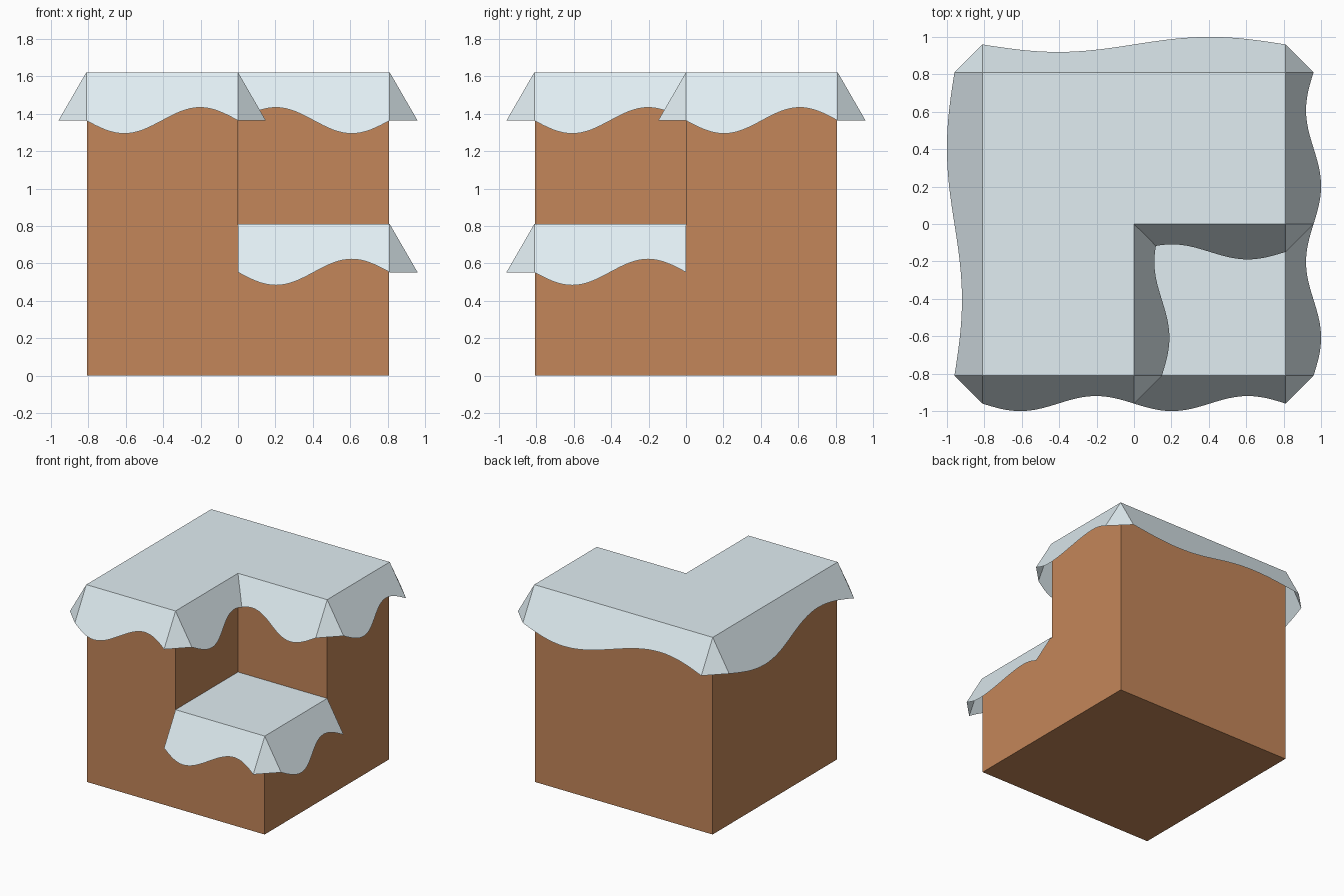
import bpy, bmesh, math
from mathutils import Vector

if "Cube" in bpy.data.objects:
    bpy.data.objects.remove(bpy.data.objects["Cube"])

B, S = 0.807, 0.811               # half sizes of block and snow coat
OUT, DROP = 0.149, 0.258          # how far the skirts flare and hang
WAVE = 0.27                       # relative ripple of the hem


def material(name, col):
    m = bpy.data.materials.new(name)
    m.diffuse_color = (*col, 1)
    m.use_nodes = True
    m.node_tree.nodes["Principled BSDF"].inputs["Base Color"].default_value = m.diffuse_color
    return m


def finish(bm, name, mat, recalc=False):
    bmesh.ops.remove_doubles(bm, verts=bm.verts[:], dist=1e-5)
    if recalc:
        bmesh.ops.recalc_face_normals(bm, faces=bm.faces[:])
    me = bpy.data.meshes.new(name)
    bm.to_mesh(me)
    bm.free()
    me.materials.append(mat)
    ob = bpy.data.objects.new(name, me)
    bpy.context.collection.objects.link(ob)


def face(bm, pts):
    return bm.faces.new([bm.verts.new(p) for p in pts])


def cap(bm, outline, z):
    return face(bm, [(x, y, z) for x, y in outline])


def walls(bm, outline, z0, z1):
    for (ax, ay), (bx, by) in zip(outline, outline[1:] + outline[:1]):
        face(bm, [(ax, ay, z0), (bx, by, z0), (bx, by, z1), (ax, ay, z1)])


def l_outline(h, n):
    return [(-h, -h), (-n, -h), (-n, n), (h, n), (h, h), (-h, h)]


def step_outline(h, n):
    return [(-n, -h), (h, -h), (h, n), (-n, n)]


def skirt(bm, a, b, z, sign=1, keep=0, n=32):
    """Flared panel with a one-period wavy hem; keep clips it on the inner mitre."""
    a, b = Vector((*a, z)), Vector((*b, z))
    d = (b - a).normalized()
    fall = Vector((d.y, -d.x, 0)) * OUT - Vector((0, 0, DROP))
    top, hem = [], []
    for i in range(n + 1):
        p = a.lerp(b, i / n)
        k = 1 + sign * WAVE * math.sin(math.tau * i / n)
        top.append(bm.verts.new(p))
        hem.append(bm.verts.new(p + fall * k))
    fs = [bm.faces.new((hem[i], hem[i + 1], top[i + 1], top[i])) for i in range(n)]
    if keep:
        es = {e for f in fs for e in f.edges}
        bmesh.ops.bisect_plane(bm, geom=top + hem + list(es) + fs, dist=1e-6,
                               plane_co=(0, 0, 0), plane_no=(-keep, -keep, 0),
                               clear_outer=True)


def corner(bm, p, d0, d1, z):
    """Triangle that closes the gap between two skirts at an outer corner."""
    low = [(p[0] + d[0] * OUT, p[1] + d[1] * OUT, z - DROP) for d in (d0, d1)]
    face(bm, [(*p, z), *low])


snow = material("snow", (0.75, 0.85, 0.89))
clay = material("clay", (0.55, 0.24, 0.10))

# Block with one upper corner cut away
bm = bmesh.new()
square = [(-B, -B), (-0.003, -B), (B, -B), (B, 0.003), (B, B), (-B, B)]
walls(bm, square, 0, B)
walls(bm, l_outline(B, 0.003), B, 2 * B)
cap(bm, square, 0)
cap(bm, l_outline(B, 0.003), 2 * B)
cap(bm, step_outline(B, 0.003), B)
finish(bm, "block", clay, True)

# Upper snow cover with skirts all round
bm = bmesh.new()
L, Z = l_outline(S, 0), 2 * S
cap(bm, L, Z)
for i, (sign, keep) in enumerate([(1, 0), (1, -1), (-1, 1), (1, 0), (1, 0), (1, 0)]):
    skirt(bm, L[i], L[(i + 1) % 6], Z, sign, keep)
for i, d0, d1 in [(0, (-1, 0), (0, -1)), (1, (0, -1), (1, 0)), (3, (0, -1), (1, 0)),
                  (4, (1, 0), (0, 1)), (5, (0, 1), (-1, 0))]:
    corner(bm, L[i], d0, d1, Z)
finish(bm, "upper_snow", snow)

# Step snow cover with skirts on its two open sides
bm = bmesh.new()
Q = step_outline(S, 0)
cap(bm, Q, S)
skirt(bm, Q[0], Q[1], S)
skirt(bm, Q[1], Q[2], S)
corner(bm, Q[1], (0, -1), (1, 0), S)
finish(bm, "step_snow", snow)
